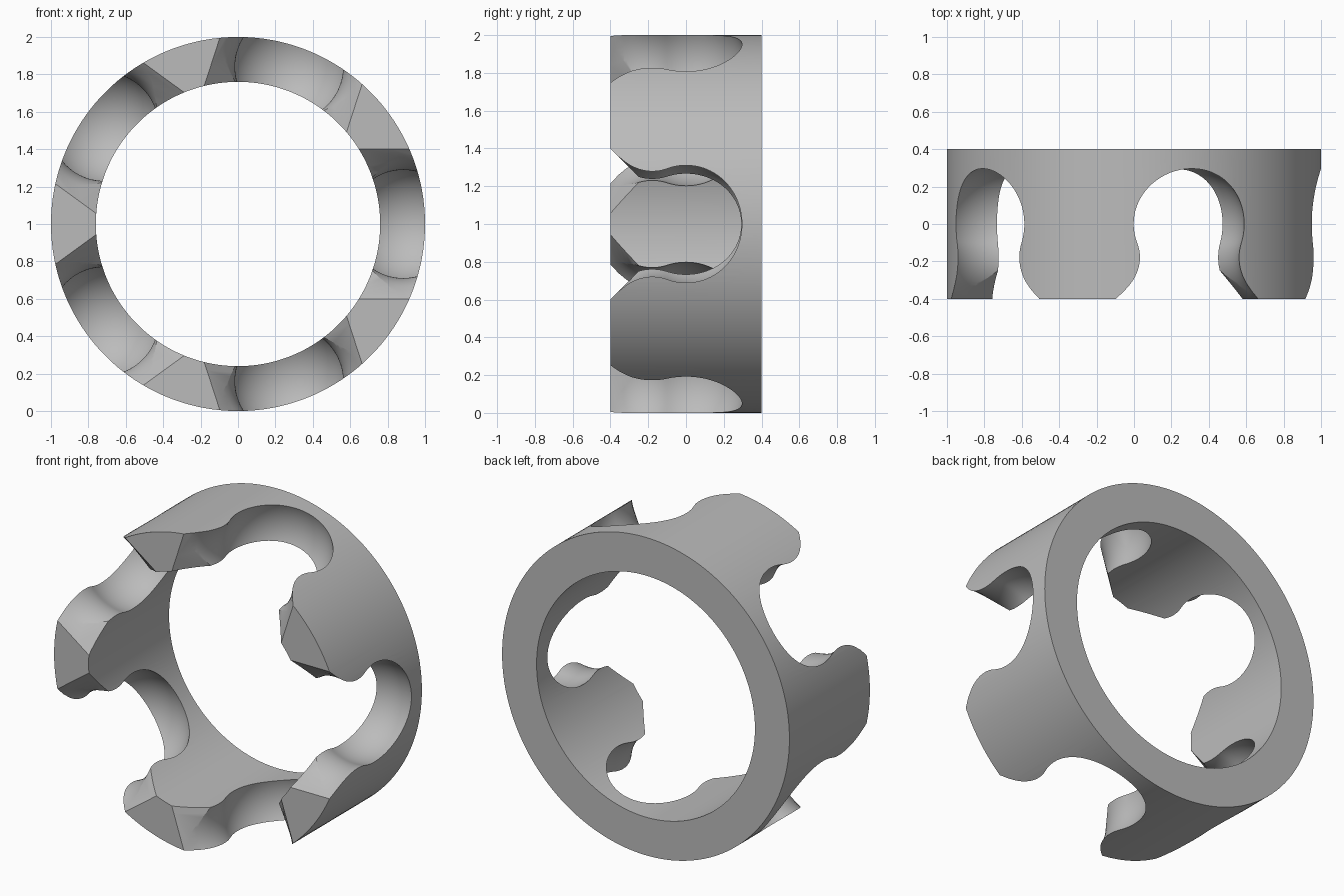
import bpy, bmesh, math
from mathutils import Matrix, Vector

cube = bpy.data.objects.get("Cube")
if cube:
    bpy.data.objects.remove(cube, do_unlink=True)

OUTER, INNER, HALF = 1.0, 0.76, 0.4      # ring radii and half depth
PITCH, BALL = 0.884, 0.318               # pocket centre radius and ball radius
POCKETS = 5

steel = bpy.data.materials.new("plain grey")
steel.use_nodes = True
steel.diffuse_color = (0.5, 0.5, 0.5, 1)
steel.node_tree.nodes["Principled BSDF"].inputs["Base Color"].default_value = (0.5, 0.5, 0.5, 1)


def make_object(name, bm):
    bmesh.ops.recalc_face_normals(bm, faces=bm.faces)
    mesh = bpy.data.meshes.new(name)
    bm.to_mesh(mesh)
    bm.free()
    mesh.materials.append(steel)
    obj = bpy.data.objects.new(name, mesh)
    bpy.context.collection.objects.link(obj)
    return obj


def revolve(name, profile, steps, closed=False):
    """Spin (radius, y) points about the y axis."""
    bm = bmesh.new()
    verts = [bm.verts.new((r, y, 0)) for r, y in profile]
    pairs = list(zip(verts, verts[1:]))
    if closed:
        pairs.append((verts[-1], verts[0]))
    edges = [bm.edges.new(p) for p in pairs]
    bmesh.ops.spin(bm, geom=verts + edges, cent=(0, 0, 0), axis=(0, 1, 0),
                   angle=math.tau, steps=steps, use_duplicate=False)
    bmesh.ops.remove_doubles(bm, verts=bm.verts, dist=1e-5)
    return make_object(name, bm)


def pocket_profile():
    """Ball seat, rounded snap-in neck, then a flared mouth."""
    seat_end, lip = -0.1, 0.25
    start = math.acos(seat_end / BALL)
    pts = [(BALL * math.sin(start * i / 28), BALL * math.cos(start * i / 28))
           for i in range(29)]
    pts[0] = (0, BALL)
    r0, y0 = pts[-1]
    tilt = math.asin(-seat_end / BALL)
    centre_r, centre_y = r0 + lip * math.cos(tilt), y0 - lip * math.sin(tilt)
    flare = 0.64
    for i in range(1, 17):
        a = tilt - (tilt + flare) * i / 16
        pts.append((centre_r - lip * math.cos(a), centre_y + lip * math.sin(a)))
    r, y = pts[-1]
    mouth = -0.43
    pts.append((r + (y - mouth) * math.tan(flare), mouth))
    pts.append((0, mouth))
    return pts


def wedge(name):
    """Triangular prism that bevels the prong tips."""
    bm = bmesh.new()
    ends = []
    for x in (0.55, 1.2):
        ends.append([bm.verts.new((x, y, z)) for y, z in ((0, 0), (-0.5, 0.5), (-0.5, -0.5))])
    bm.faces.new(ends[0])
    bm.faces.new(ends[1])
    for i in range(3):
        j = (i + 1) % 3
        bm.faces.new((ends[0][i], ends[0][j], ends[1][j], ends[1][i]))
    return make_object(name, bm)


# Plain ring
cage = revolve("bearing_cage", [(INNER, -HALF), (OUTER, -HALF), (OUTER, HALF), (INNER, HALF)],
               180, closed=True)

# Cutters, repeated around the ring
cutters = []
for i in range(POCKETS):
    turn = Matrix.Rotation(-math.tau * i / POCKETS, 4, "Y")
    pocket = revolve("pocket_cutter", pocket_profile(), 80)
    pocket.data.transform(turn @ Matrix.Translation(Vector((PITCH, 0, 0))))
    tip = wedge("tip_bevel_cutter")
    tip.data.transform(turn)
    cutters += [pocket, tip]

for cutter in cutters:
    cutter.hide_render = True
    mod = cage.modifiers.new("cut", "BOOLEAN")
    mod.operation = "DIFFERENCE"
    mod.solver = "EXACT"
    mod.object = cutter

# Bake the cuts and drop the cutters
graph = bpy.context.evaluated_depsgraph_get()
baked = bpy.data.meshes.new_from_object(cage.evaluated_get(graph))
cage.modifiers.clear()
cage.data = baked
baked.materials.clear()
baked.materials.append(steel)
for poly in baked.polygons:
    poly.material_index = 0
for cutter in cutters:
    bpy.data.objects.remove(cutter, do_unlink=True)

# Stand on the ground and shade
cage.location.z = OUTER
bpy.ops.object.select_all(action="DESELECT")
cage.select_set(True)
bpy.context.view_layer.objects.active = cage
bpy.ops.object.shade_smooth_by_angle(angle=math.radians(25))
